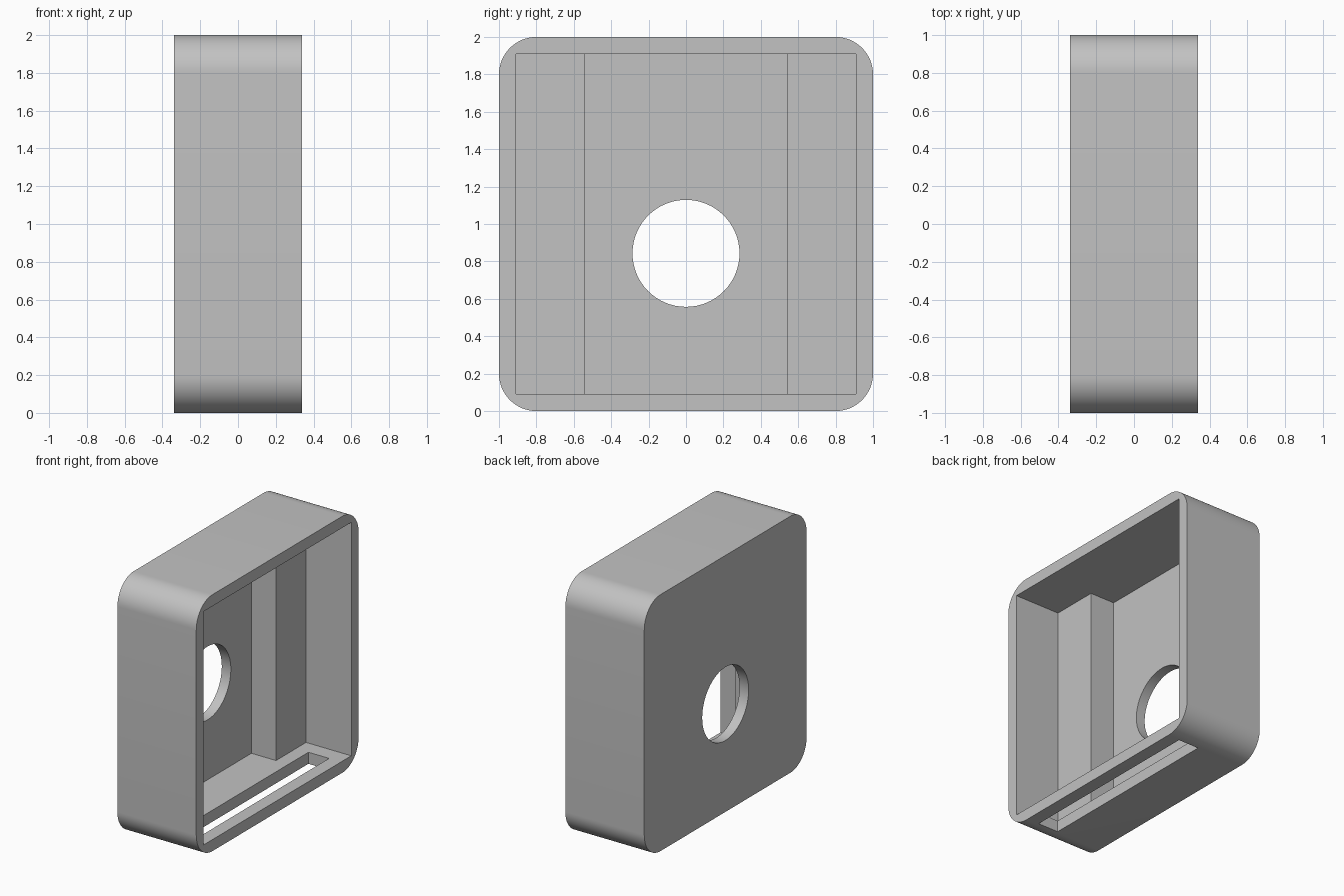
import bpy
import bmesh
from math import cos, sin, pi, radians
from mathutils import Vector

if "Cube" in bpy.data.objects:
    bpy.data.objects.remove(bpy.data.objects["Cube"])

HALF_DEPTH = 0.34    # half thickness along x
WALL = 0.09          # rim wall
STEP_X = -0.05       # raised ledges at both sides
FLOOR_X = -0.262     # back of the centre channel
CORNER = 0.2

grey = bpy.data.materials.new("plain grey")
grey.use_nodes = True
colour = (0.54, 0.54, 0.54, 1)
grey.diffuse_color = colour
grey.node_tree.nodes["Principled BSDF"].inputs["Base Color"].default_value = colour


def prism(name, points, extrusion):
    """Extrude a closed planar outline into a solid."""
    bm = bmesh.new()
    face = bm.faces.new([bm.verts.new(p) for p in points])
    cap = bmesh.ops.extrude_face_region(bm, geom=[face])["geom"]
    verts = [v for v in cap if isinstance(v, bmesh.types.BMVert)]
    bmesh.ops.translate(bm, verts=verts, vec=Vector(extrusion))
    bmesh.ops.recalc_face_normals(bm, faces=bm.faces)
    mesh = bpy.data.meshes.new(name)
    bm.to_mesh(mesh)
    bm.free()
    mesh.materials.append(grey)
    obj = bpy.data.objects.new(name, mesh)
    bpy.context.collection.objects.link(obj)
    return obj


def arc(y, z, radius, start, sweep, steps, x):
    return [(x, y + radius * cos(start + sweep * i / steps),
             z + radius * sin(start + sweep * i / steps)) for i in range(steps + 1)]


# Outer housing with rounded corners
outline = []
inset = 1 - CORNER
for k, (sy, sz) in enumerate([(1, 1), (-1, 1), (-1, -1), (1, -1)]):
    outline += arc(sy * inset, 1 + sz * inset, CORNER, k * pi / 2, pi / 2, 16, -HALF_DEPTH)
housing = prism("housing", outline, (2 * HALF_DEPTH, 0, 0))

# Stepped cavity: wide opening, narrower deep channel
half = [(0.6, 1 - WALL), (STEP_X, 1 - WALL), (STEP_X, 0.54), (FLOOR_X, 0.54)]
profile = half + [(x, -y) for x, y in reversed(half)]
cavity = prism("cavity_cutter", [(x, y, WALL) for x, y in profile], (0, 0, 2 - 2 * WALL))

# Round hole through the back wall
hole = prism("hole_cutter", arc(0, 0.843, 0.286, 0, 2 * pi, 64, -0.5)[:-1], (0.4, 0, 0))

# Long slot through the bottom wall
slot_outline = [(0.058, -0.785, -0.1), (0.236, -0.785, -0.1),
                (0.236, 0.785, -0.1), (0.058, 0.785, -0.1)]
slot = prism("slot_cutter", slot_outline, (0, 0, 0.3))

# Cut the openings and bake the result
cutters = [cavity, hole, slot]
for cutter in cutters:
    cutter.hide_render = True
    cut = housing.modifiers.new(cutter.name, "BOOLEAN")
    cut.operation = "DIFFERENCE"
    cut.solver = "EXACT"
    cut.object = cutter
bpy.context.view_layer.update()
result = housing.evaluated_get(bpy.context.evaluated_depsgraph_get())
baked = bpy.data.meshes.new_from_object(result)
housing.modifiers.clear()
housing.data = baked
for cutter in cutters:
    bpy.data.objects.remove(cutter)

# Smooth rounded corners and hole, keep hard edges
bpy.ops.object.select_all(action="DESELECT")
housing.select_set(True)
bpy.context.view_layer.objects.active = housing
bpy.ops.object.shade_smooth_by_angle(angle=radians(30))
